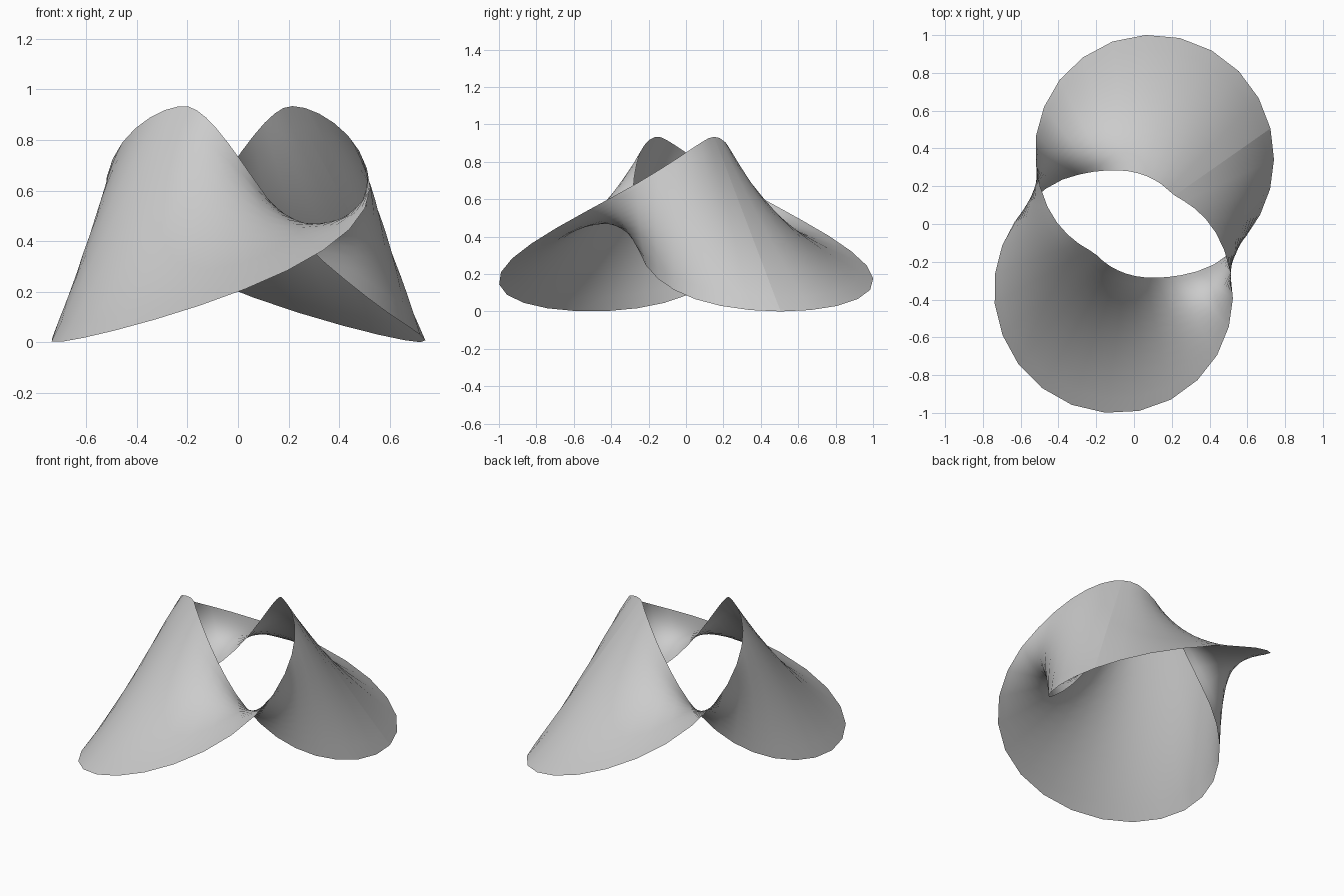
import bpy, bmesh
from math import cos, sin, radians, pi

cube = bpy.data.objects.get("Cube")
if cube:
    bpy.data.objects.remove(cube, do_unlink=True)

SEGMENTS, ROWS = 35, 12
SEAM = radians(35)
HALF_HEIGHT = 0.467
# Distance of one rim from the vertical axis, at equal angles once round from the seam
RADII = [0.882, 0.979, 1.014, 0.979, 0.874, 0.722, 0.558, 0.43, 0.329,
         0.263, 0.256, 0.262, 0.28, 0.313, 0.378, 0.485, 0.605, 0.748]


def rim(angle):
    """Radius and height of the rim at an angle past the seam, on a smooth closed curve."""
    n = len(RADII)
    turn = angle / (2 * pi) % 1 * n
    k = int(turn)
    f = turn - k
    a, b, c, d = (RADII[(k + s) % n] for s in (-1, 0, 1, 2))
    r = b + f / 2 * (c - a + f * (2 * a - 5 * b + 4 * c - d + f * (3 * (b - c) + d - a)))
    return r, HALF_HEIGHT * (1 - cos(angle))


# Grey material
grey = bpy.data.materials.new("light_grey")
grey.use_nodes = True
colour = (0.6, 0.6, 0.6, 1)
grey.diffuse_color = colour
grey.node_tree.nodes["Principled BSDF"].inputs["Base Color"].default_value = colour

# Twisted band: bowed strips between one rim and its half-turn twin, open at the seam
bm = bmesh.new()
grid = []
for i in range(SEGMENTS + 1):
    angle = 2 * pi * i / SEGMENTS
    (ra, za), (rb, zb) = rim(angle), rim(angle + pi)
    bow = cos(2 * angle + pi / 2)
    direction = angle + SEAM
    row = []
    for j in range(ROWS + 1):
        f = j / ROWS
        bulge = bow * 4 * f * (1 - f)
        r = ra + (rb - ra) * f + 0.045 * bulge
        z = za + (zb - za) * f + 0.035 * bulge
        row.append(bm.verts.new((r * cos(direction), r * sin(direction), z)))
    grid.append(row)
for a, b in zip(grid, grid[1:]):
    for j in range(ROWS):
        face = bm.faces.new((a[j], b[j], b[j + 1], a[j + 1]))
        face.smooth = True

mesh = bpy.data.meshes.new("twisted_band")
bm.to_mesh(mesh)
bm.free()
mesh.materials.append(grey)
band = bpy.data.objects.new("twisted_band", mesh)
bpy.context.collection.objects.link(band)
